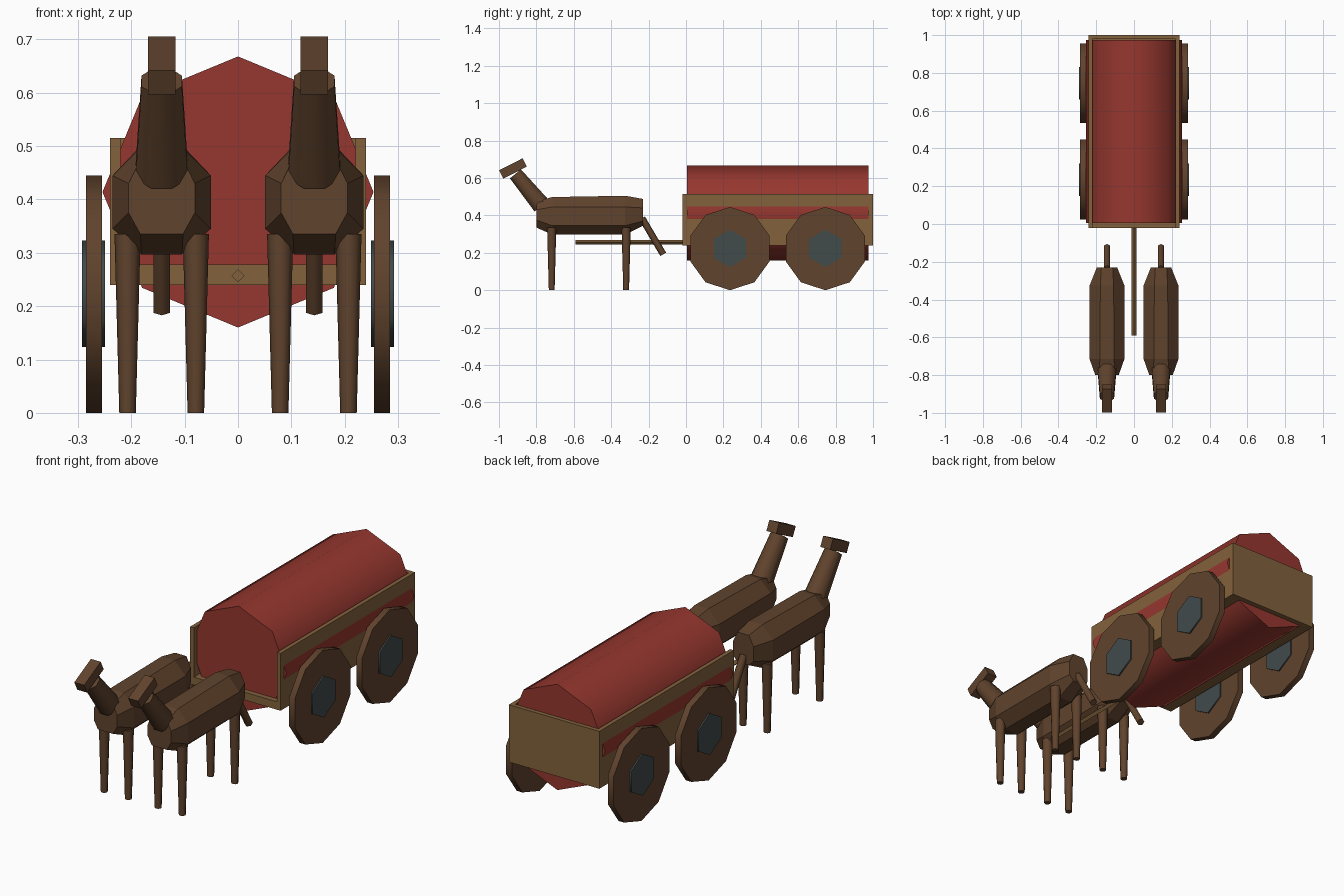
import bpy
import bmesh
from math import pi, sin, cos, radians
from mathutils import Vector, Matrix

cube = bpy.data.objects.get("Cube")
if cube:
    bpy.data.objects.remove(cube, do_unlink=True)


def material(name, rgb):
    m = bpy.data.materials.new(name)
    m.use_nodes = True
    m.diffuse_color = (*rgb, 1)
    m.node_tree.nodes["Principled BSDF"].inputs["Base Color"].default_value = (*rgb, 1)
    return m


RED = material("red canvas", (0.305, 0.038, 0.028))
TAN = material("tan wood", (0.223, 0.119, 0.045))
BROWN = material("dark brown", (0.117, 0.056, 0.026))
GREY = material("grey iron", (0.054, 0.069, 0.071))


def finish(name, bm, mat, smooth=False):
    bmesh.ops.recalc_face_normals(bm, faces=bm.faces)
    mesh = bpy.data.meshes.new(name)
    bm.to_mesh(mesh)
    bm.free()
    mesh.materials.append(mat)
    obj = bpy.data.objects.new(name, mesh)
    bpy.context.collection.objects.link(obj)
    if smooth:
        bpy.ops.object.select_all(action='DESELECT')
        obj.select_set(True)
        bpy.context.view_layer.objects.active = obj
        bpy.ops.object.shade_smooth_by_angle(angle=radians(65))
    return obj


def loft(name, rings, mat, smooth=False):
    """Skin a list of equal-length point rings and cap both ends."""
    bm = bmesh.new()
    loops = [[bm.verts.new(p) for p in ring] for ring in rings]
    n = len(loops[0])
    for a, b in zip(loops, loops[1:]):
        for i in range(n):
            j = (i + 1) % n
            bm.faces.new((a[i], a[j], b[j], b[i]))
    bm.faces.new(loops[0])
    bm.faces.new(loops[-1])
    return finish(name, bm, mat, smooth)


def rod(name, p0, p1, r0, r1, sides, ref, mat, turn=0.0):
    """Tapered prism from p0 to p1; a corner points toward ref."""
    p0, p1, ref = Vector(p0), Vector(p1), Vector(ref)
    d = (p1 - p0).normalized()
    u = (ref - d * ref.dot(d)).normalized()
    w = d.cross(u)
    angles = [2 * pi * i / sides + turn for i in range(sides)]
    rings = [[p + r * (cos(a) * u + sin(a) * w) for a in angles]
             for p, r in ((p0, r0), (p1, r1))]
    return loft(name, rings, mat, True)


def box(name, lo, hi, mat, tilt=0.0):
    lo, hi = Vector(lo), Vector(hi)
    bm = bmesh.new()
    bmesh.ops.create_cube(bm, size=1, matrix=(
        Matrix.Translation((lo + hi) / 2) @ Matrix.Rotation(tilt, 4, 'X')
        @ Matrix.Diagonal((*(hi - lo), 1))))
    return finish(name, bm, mat)


X, Z = (1, 0, 0), (0, 0, 1)

# Wagon bed, walls, drawbar and barrel-shaped cover
box("wagon_floor", (-0.24, -0.02, 0.24), (0.24, 1.0, 0.278), TAN)
box("wagon_back_board", (-0.24, 0.98, 0.24), (0.24, 1.0, 0.515), TAN)
rod("drawbar", (0, -0.59, 0.257), (0, 0, 0.257), 0.0125, 0.0125, 4, Z, TAN)
rod("wagon_cover", (0, 0.005, 0.414), (0, 0.975, 0.414), 0.254, 0.254, 8, Z, RED)

for side, s in (("left", 1), ("right", -1)):
    box(f"wagon_{side}_wall", (min(s * 0.22, s * 0.24), -0.02, 0.24),
        (max(s * 0.22, s * 0.24), 1.0, 0.515), TAN)

    # Wheels with hexagonal hubs
    for place, y in (("front", 0.235), ("rear", 0.745)):
        rod(f"{side}_{place}_wheel", (s * 0.255, y, 0.2225), (s * 0.285, y, 0.2225),
            0.2225, 0.2225, 10, Z, BROWN)
        rod(f"{side}_{place}_hub", (s * 0.249, y, 0.2235), (s * 0.292, y, 0.2235),
            0.1, 0.1, 6, Z, GREY)

    # Horse body: octagonal rings as y, half width, flat half width, four heights
    cx = s * 0.143
    rings = []
    for y, w, f, bottom, low, high, top in (
            (-0.80, 0.062, 0.04, 0.335, 0.375, 0.43, 0.475),
            (-0.715, 0.092, 0.038, 0.297, 0.345, 0.445, 0.498),
            (-0.325, 0.092, 0.035, 0.297, 0.345, 0.445, 0.505),
            (-0.23, 0.054, 0.03, 0.345, 0.37, 0.44, 0.488)):
        rings.append([(cx + dx, y, z) for dx, z in (
            (-f, top), (f, top), (w, high), (w, low),
            (f, bottom), (-f, bottom), (-w, low), (-w, high))])
    loft(f"{side}_horse_body", rings, BROWN)

    # Neck, head and tail
    rod(f"{side}_horse_neck", (cx, -0.772, 0.452), (cx, -0.912, 0.622),
        0.053, 0.041, 8, X, BROWN, pi / 8)
    box(f"{side}_horse_head", (cx - 0.026, -0.9955, 0.626),
        (cx + 0.026, -0.8545, 0.676), BROWN, radians(27))
    rod(f"{side}_horse_tail", (cx, -0.235, 0.385), (cx, -0.122, 0.192),
        0.018, 0.018, 6, Z, BROWN)

    # Four tapered legs
    for place, y in (("front", -0.718), ("rear", -0.32)):
        for leg, dx in (("left", 0.064), ("right", -0.064)):
            rod(f"{side}_horse_{place}_{leg}_leg", (cx + dx, y, 0.335),
                (cx + dx, y, 0), 0.0245, 0.0155, 8, X, BROWN)
